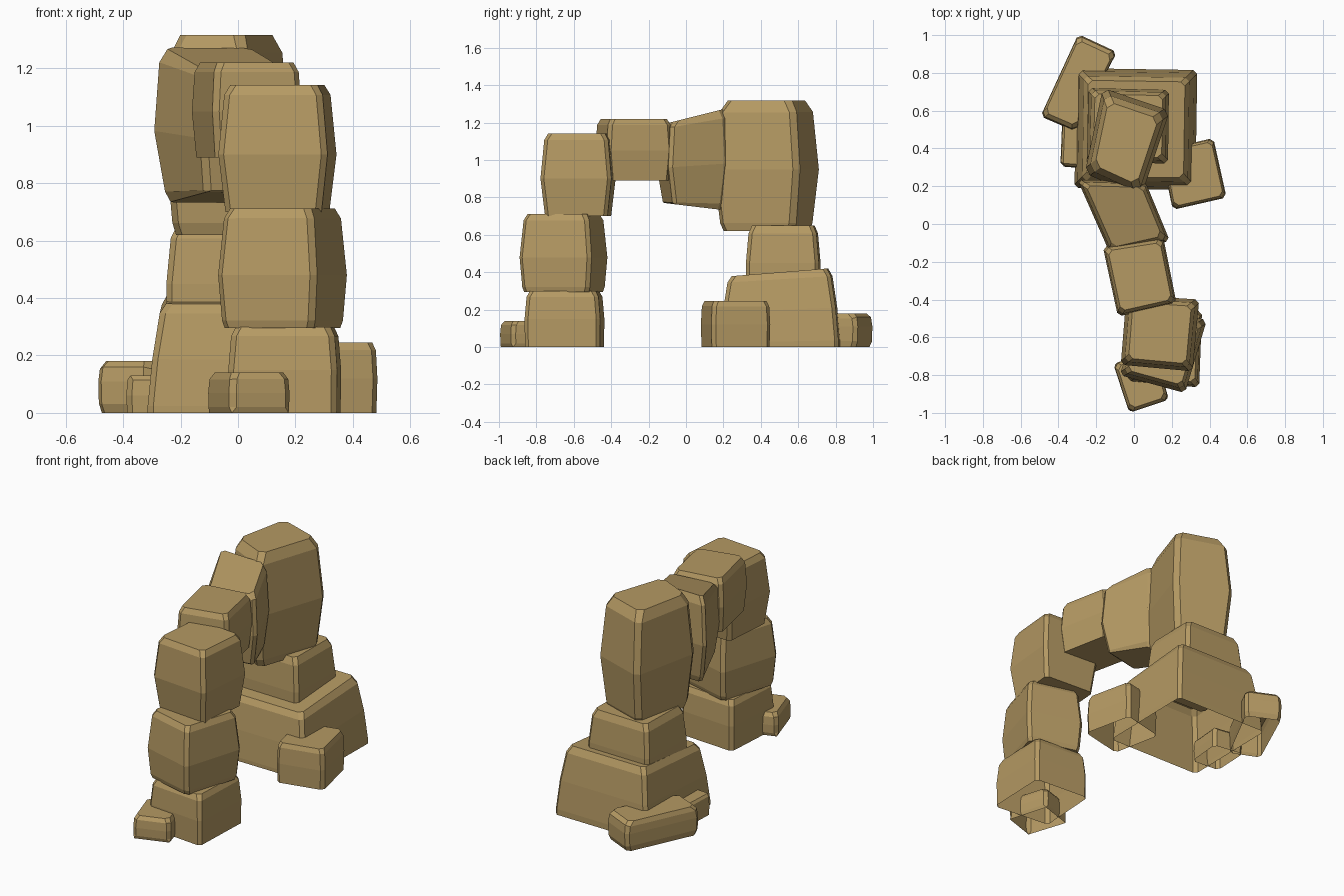
import bpy, bmesh

if "Cube" in bpy.data.objects:
    bpy.data.objects.remove(bpy.data.objects["Cube"])

stone = bpy.data.materials.new("tan stone")
stone.diffuse_color = (0.46, 0.32, 0.125, 1)
stone.use_nodes = True
stone.node_tree.nodes["Principled BSDF"].inputs["Base Color"].default_value = stone.diffuse_color


def block(name, quad, levels, tilt_top=(0, 0), tilt_bottom=(0, 0), chamfer=0.02):
    """Bulging stone: quad is the footprint, levels are (z, scale).
    Stones standing on the ground are open underneath."""
    cx = sum(p[0] for p in quad) / 4
    cy = sum(p[1] for p in quad) / 4
    bm = bmesh.new()
    rings = []
    for i, (z, s) in enumerate(levels):
        t = i / (len(levels) - 1)
        tx = tilt_bottom[0] * (1 - t) + tilt_top[0] * t
        ty = tilt_bottom[1] * (1 - t) + tilt_top[1] * t
        if z == 0:
            tx = ty = 0
        ring = []
        for x, y in quad:
            dx, dy = (x - cx) * s, (y - cy) * s
            ring.append(bm.verts.new((cx + dx, cy + dy, z + tx * dx + ty * dy)))
        rings.append(ring)
    for a, b in zip(rings, rings[1:]):
        for k in range(4):
            n = (k + 1) % 4
            bm.faces.new((a[k], a[n], b[n], b[k]))
    bottom = bm.faces.new(rings[0][::-1])
    bm.faces.new(rings[-1])
    bmesh.ops.recalc_face_normals(bm, faces=bm.faces)
    if levels[0][0] == 0:
        bmesh.ops.delete(bm, geom=[bottom], context='FACES_ONLY')
    # chamfer the upright corners only
    edges = [e for e in bm.edges if abs(e.verts[0].co.z - e.verts[1].co.z) > 0.02
             and len(e.link_faces) == 2 and e.calc_face_angle(0) > 0.9
             and (e.verts[0].co.xy - e.verts[1].co.xy).length < 0.1]
    bmesh.ops.bevel(bm, geom=edges, offset=chamfer, segments=1, affect='EDGES')
    me = bpy.data.meshes.new(name)
    bm.to_mesh(me)
    bm.free()
    me.materials.append(stone)
    ob = bpy.data.objects.new(name, me)
    bpy.context.collection.objects.link(ob)


# front pillar
block("front_base_stone", [(-.035, -.83), (.345, -.865), (.36, -.46), (-.01, -.435)],
      [(0, .99), (.15, 1), (.27, .95), (.30, .87)])
block("front_middle_stone", [(-.075, -.80), (.27, -.895), (.385, -.51), (.04, -.415)],
      [(.295, .90), (.32, .94), (.48, 1), (.68, .91), (.712, .82)])
block("front_upper_stone", [(-.07, -.745), (.31, -.78), (.345, -.40), (-.04, -.375)],
      [(.70, .88), (.90, 1), (1.11, .90), (1.142, .80)])

# bridge
block("bridge_front_stone", [(-.085, -.49), (.225, -.42), (.155, -.07), (-.165, -.12)],
      [(.89, .92), (1.05, 1), (1.19, .95), (1.22, .86)])
block("bridge_back_stone", [(-.125, -.16), (.19, -.09), (.06, .225), (-.30, .235)],
      [(.75, .78), (.77, .85), (.97, 1), (1.20, .93), (1.235, .82)],
      tilt_top=(0, .25), tilt_bottom=(0, -.12))

# back pillar
block("back_top_stone", [(-.26, .27), (.035, .135), (.19, .60), (-.165, .72)],
      [(.62, .82), (.66, .88), (.95, 1), (1.26, .89), (1.317, .75)], chamfer=.03)
block("back_middle_stone", [(-.25, .33), (.18, .32), (.185, .71), (-.24, .72)],
      [(.33, 1), (.45, 1), (.61, .93), (.65, .84)])
block("back_base_stone", [(-.315, .19), (.325, .18), (.335, .815), (-.305, .825)],
      [(0, 1), (.03, 1), (.20, .95), (.365, .87), (.40, .80)], tilt_top=(0, .08))

# loose stones around the feet
block("right_loose_stone", [(.205, .075), (.49, .14), (.42, .455), (.14, .39)],
      [(0, .98), (.12, 1), (.22, .97), (.245, .90)])
block("back_left_loose_stone", [(-.495, .57), (-.31, .49), (-.09, .91), (-.295, 1.005)],
      [(0, .94), (.03, .99), (.11, 1), (.16, .97), (.18, .88)])
block("left_loose_stone", [(-.39, .305), (-.20, .29), (-.18, .52), (-.38, .55)],
      [(0, .97), (.06, 1), (.115, .96), (.13, .85)])
block("front_loose_stone", [(-.025, -1.0), (.185, -.93), (.11, -.67), (-.11, -.74)],
      [(0, .94), (.02, .99), (.07, 1), (.12, .97), (.14, .86)])
